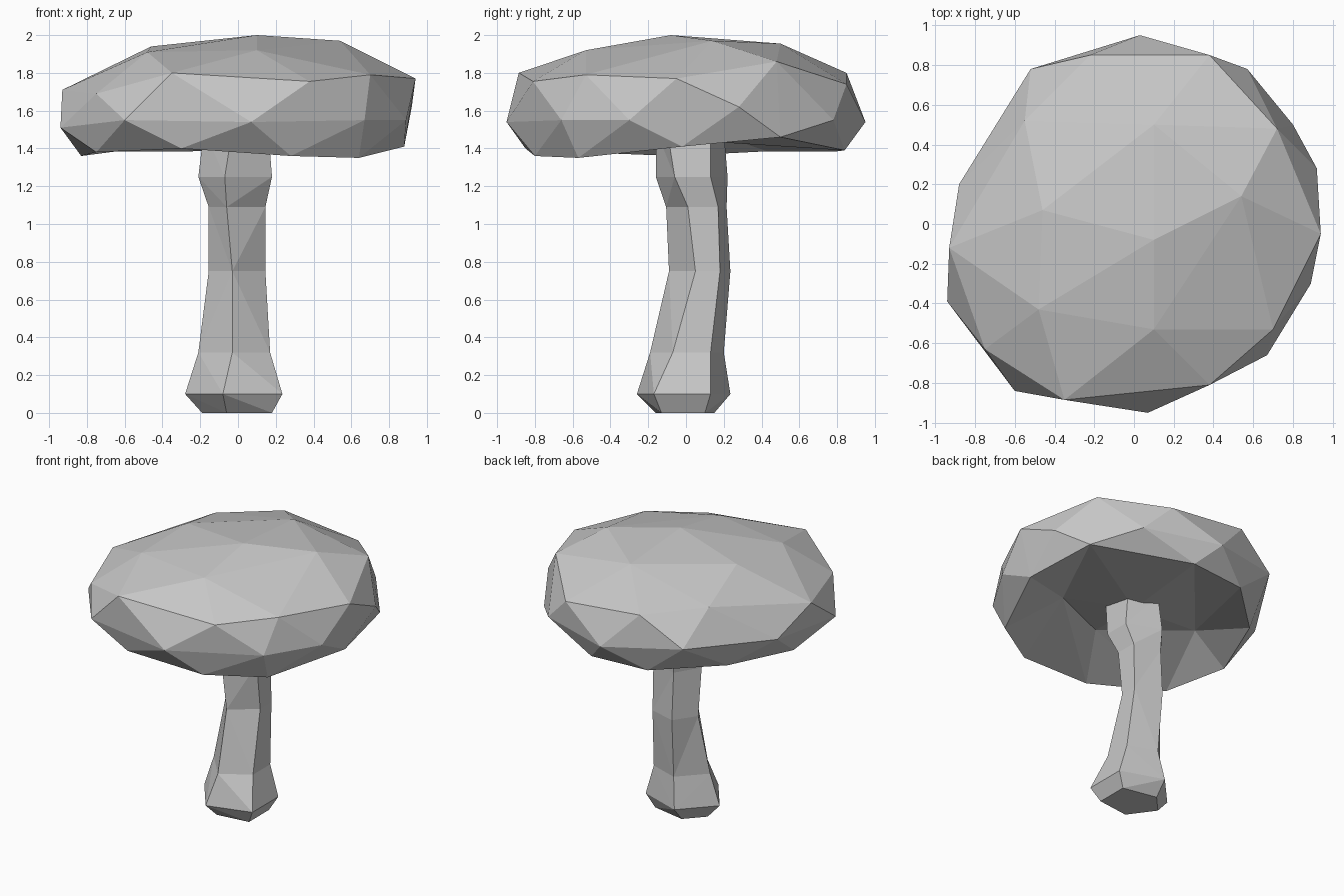
import bpy
import bmesh

cube = bpy.data.objects.get("Cube")
if cube:
    bpy.data.objects.remove(cube, do_unlink=True)

# One plain grey material
grey = bpy.data.materials.new("light_grey")
grey.use_nodes = True
colour = (0.58, 0.58, 0.58, 1.0)
grey.diffuse_color = colour
grey.node_tree.nodes["Principled BSDF"].inputs["Base Color"].default_value = colour


def finish(bm, name):
    """Turn the bmesh into a flat-shaded object."""
    bmesh.ops.recalc_face_normals(bm, faces=bm.faces[:])
    mesh = bpy.data.meshes.new(name)
    bm.to_mesh(mesh)
    bm.free()
    mesh.materials.append(grey)
    obj = bpy.data.objects.new(name, mesh)
    bpy.context.scene.collection.objects.link(obj)
    return obj


# Cap: a faceted shell spanned by a crown and three uneven rings
crown = [(.1, -.08, 2), (.1, .5, 1.955), (.54, .14, 1.97),
         (-.46, .07, 1.94), (-.48, -.43, 1.91), (.1, -.53, 1.92)]
shoulder = [(.38, -.81, 1.755), (.7, -.53, 1.79), (.94, -.05, 1.77),
            (.72, .48, 1.86), (.38, .85, 1.74), (-.22, .85, 1.8),
            (-.55, .52, 1.82), (-.93, -.12, 1.71), (-.75, -.63, 1.69),
            (-.35, -.885, 1.8)]
widest = [(.07, -.95, 1.54), (.67, -.66, 1.55), (.89, -.3, 1.55),
          (.92, .28, 1.62), (.57, .78, 1.55), (.03, .95, 1.54),
          (-.52, .78, 1.6), (-.88, .2, 1.55), (-.94, -.39, 1.51),
          (-.6, -.84, 1.55)]
# Rim points, grouped under the point of the hollow that they slope up to
hub = (.05, .06, 1.44)
hollow = {
    (.38, -.28, 1.55): [(.28, -.8, 1.36), (.64, -.57, 1.35), (.88, -.02, 1.41)],
    hub: [(.8, .5, 1.46), (.18, .84, 1.39)],
    (-.57, -.05, 1.55): [(-.25, .8, 1.385), (-.64, .43, 1.385),
                         (-.83, -.06, 1.36), (-.75, -.56, 1.38)],
    (-.07, -.48, 1.56): [(-.3, -.85, 1.4)],
}

bm = bmesh.new()
for p in crown + shoulder + widest:
    bm.verts.new(p)
target = {bm.verts.new(p): deep for deep, group in hollow.items() for p in group}
bmesh.ops.convex_hull(bm, input=bm.verts[:])

# Hollow underside: open the bottom and slope it up around the stem
bottom = [f for f in bm.faces if all(v in target for v in f.verts)]
bmesh.ops.delete(bm, geom=bottom, context="FACES")
border = [e for e in bm.edges if e.is_boundary]
deep_verts = {p: bm.verts.new(p) for p in hollow}
for edge in border:
    a, b = sorted(edge.verts, key=lambda v: target[v] == hub)
    deep_a, deep_b = deep_verts[target[a]], deep_verts[target[b]]
    bm.faces.new((a, b, deep_a))
    if deep_a != deep_b:
        bm.faces.new((b, deep_b, deep_a))
first, centre, third, second = deep_verts.values()
bm.faces.new((centre, first, second))
bm.faces.new((centre, second, third))
finish(bm, "mushroom_cap")

# Stem: five ridges running up through uneven levels
levels = [  # height, left, right, front, back, then the ridges' other offsets
    (0, -.19, .18, -.16, .15, -.06, -.13, .1, -.07, .02),
    (.1, -.28, .235, -.26, .235, -.08, -.17, .13, -.07, .01),
    (.32, -.21, .17, -.19, .2, -.03, -.07, .13, -.04, .02),
    (.75, -.155, .145, -.09, .235, -.03, .05, .18, -.05, .08),
    (1.09, -.155, .145, -.105, .215, -.06, .01, .17, -.05, .04),
    (1.25, -.21, .18, -.16, .22, -.07, -.06, .13, -.06, .03),
    (1.5, -.18, .16, -.16, .2, -.03, -.1, .13, -.04, .03),
]
bm = bmesh.new()
rings = []
for z, left, right, front, back, front_x, right_y, rear_y, back_x, left_y in levels:
    corners = ((front_x, front), (right, right_y), (right, rear_y),
               (back_x, back), (left, left_y))
    rings.append([bm.verts.new((x, y, z)) for x, y in corners])
for low, high in zip(rings, rings[1:]):
    for i in range(len(low)):
        j = (i + 1) % len(low)
        bm.faces.new((low[i], low[j], high[j], high[i]))
bm.faces.new(rings[0][::-1])
bm.faces.new(rings[-1])
bmesh.ops.triangulate(bm, faces=bm.faces[:])
finish(bm, "mushroom_stem")
